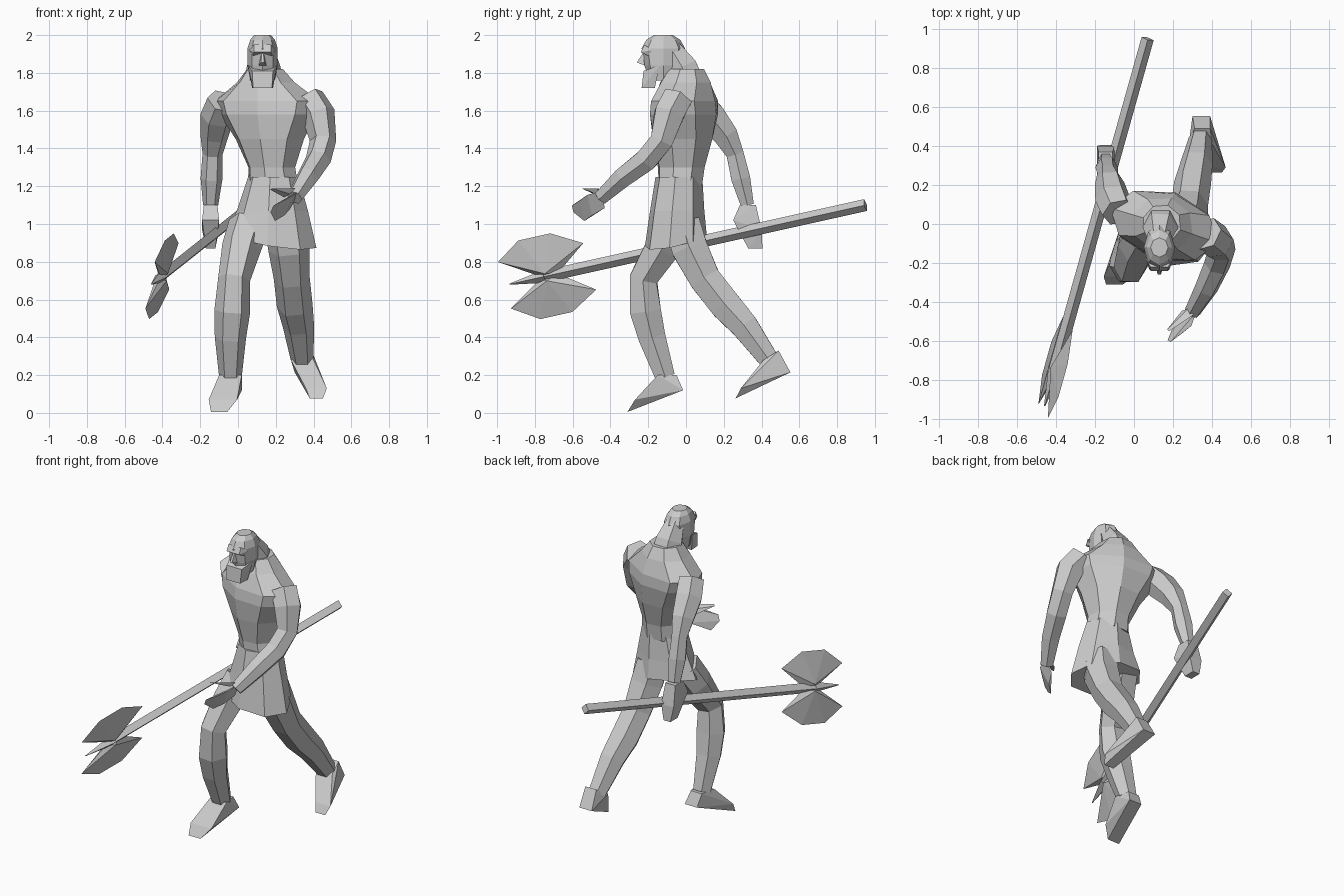
import bpy, bmesh, math
from mathutils import Vector, Matrix

if "Cube" in bpy.data.objects:
    bpy.data.objects.remove(bpy.data.objects["Cube"])

grey = bpy.data.materials.new("clay grey")
grey.use_nodes = True
grey.diffuse_color = (.6, .6, .6, 1)
grey.node_tree.nodes["Principled BSDF"].inputs["Base Color"].default_value = grey.diffuse_color


def finish(name, bm):
    bmesh.ops.recalc_face_normals(bm, faces=bm.faces)
    mesh = bpy.data.meshes.new(name)
    bm.to_mesh(mesh)
    bm.free()
    mesh.materials.append(grey)
    obj = bpy.data.objects.new(name, mesh)
    bpy.context.collection.objects.link(obj)


def oval(centre, across, along, sides):
    """Ring of points around a centre, from two half axes."""
    angles = [math.tau * i / sides for i in range(sides)]
    return [centre + across * math.cos(a) + along * math.sin(a) for a in angles]


def skin(name, rings):
    """Bridge equal rings of points and cap both ends."""
    bm = bmesh.new()
    loops = [[bm.verts.new(point) for point in ring] for ring in rings]
    for low, high in zip(loops, loops[1:]):
        for i in range(len(low)):
            bm.faces.new((low[i - 1], low[i], high[i], high[i - 1]))
    bm.faces.new(loops[0])
    bm.faces.new(loops[-1])
    finish(name, bm)


def stack(name, foot, lean, yaw, hem=None, **levels):
    """Level rings given as height, half width, half depth."""
    turn = Matrix.Rotation(math.radians(yaw), 3, 'Z')
    rings = []
    for height, width, depth in levels.values():
        centre = Vector((*foot, height)) + Vector((*lean, 0)) * (height - 1)
        rings.append(oval(centre, turn.col[0] * width, turn.col[1] * depth, 8))
    if hem:
        for point in rings[0]:
            point.z += hem(point)
    skin(name, rings)


def limb(name, sides=6, **joints):
    """Rings square to the path, each given as x, y, z, radius."""
    centres = [Vector(joint[:3]) for joint in joints.values()]
    rings = []
    for k, joint in enumerate(joints.values()):
        path = centres[min(k + 1, len(centres) - 1)] - centres[max(k - 1, 0)]
        along = path.cross(Vector((1, 0, 0))).normalized()
        across = along.cross(path).normalized()
        rings.append(oval(centres[k], across * joint[3], along * joint[3], sides))
    skin(name, rings)


def wedge(name, side=(1, 0, 0), **edges):
    """Convex block over straight edges, each given as x, y, z, half length."""
    bm = bmesh.new()
    for *middle, half in edges.values():
        for sign in (-half, half):
            bm.verts.new(Vector(middle) + Vector(side) * sign)
    result = bmesh.ops.convex_hull(bm, input=bm.verts)
    spare = set(result["geom_interior"] + result["geom_unused"])
    bmesh.ops.delete(bm, geom=list(spare), context='VERTS')
    finish(name, bm)


# Torso with twisted, hunched shoulders
stack("torso", foot=(.2, -.04), lean=(-.07, .05), yaw=-18,
      waist=(1.2, .14, .12), belly=(1.3, .13, .13), ribs=(1.45, .19, .165),
      chest=(1.58, .27, .18), shoulders=(1.65, .29, .17), collar=(1.75, .16, .14),
      nape=(1.82, .1, .1))
limb("neck", base=(.14, .02, 1.72, .1), middle=(.135, -.02, 1.83, .09), top=(.13, -.08, 1.93, .06))

# Kilt with a slanting hem
stack("kilt", foot=(.18, -.05), lean=(.03, .05), yaw=-8,
      hem=lambda point: point.y / 5 - point.x / 7 + .03,
      edge=(.92, .24, .165), hips=(1.07, .19, .145), belt=(1.25, .135, .125))

# Head and face
stack("head", foot=(.13, -.12), lean=(0, 0), yaw=0,
      jaw=(1.76, .065, .075), cheeks=(1.84, .08, .1), temples=(1.93, .08, .115),
      crown=(1.975, .065, .09), top=(2, .045, .05))
wedge("beard", chin=(.13, -.235, 1.72, .05), throat=(.13, -.165, 1.72, .055),
      lip=(.13, -.225, 1.81, .055), jaw=(.13, -.14, 1.84, .078))
wedge("nose", bridge=(.13, -.225, 1.91, .005), tip=(.13, -.26, 1.855, .008), base=(.13, -.22, 1.84, .02))
wedge("brow", ridge=(.13, -.24, 1.91, .045), forehead=(.13, -.22, 1.95, .045),
      temples=(.13, -.18, 1.92, .07), sockets=(.13, -.2, 1.89, .05))

# Right arm, reaching back to the shaft
limb("right_arm", collar=(-.08, .06, 1.65, .085), shoulder=(-.11, .13, 1.57, .09),
     biceps=(-.125, .21, 1.47, .075), elbow=(-.135, .26, 1.37, .053),
     forearm=(-.14, .29, 1.24, .058), wrist=(-.145, .325, 1.1, .04))
wedge("right_hand", back=(-.145, .285, 1.1, .036), heel=(-.145, .37, 1.1, .036),
      knuckles=(-.145, .25, 1.02, .045), palm=(-.145, .4, .97, .045),
      fingers=(-.145, .33, .87, .025), tips=(-.145, .405, .87, .025))

# Left arm, bent forward
limb("left_arm", collar=(.37, -.05, 1.66, .09), shoulder=(.425, -.09, 1.58, .09),
     biceps=(.45, -.13, 1.44, .07), elbow=(.425, -.21, 1.34, .068),
     forearm=(.37, -.33, 1.25, .06), wrist=(.3, -.45, 1.14, .043))
wedge("left_hand", side=(.4, -.2, .9), wrist=(.3, -.44, 1.13, .05), palm=(.27, -.51, 1.1, .06),
      knuckles=(.22, -.55, 1.07, .06), tips=(.18, -.6, 1.08, .02))
wedge("left_thumb", side=(.5, -.5, .3), base=(.29, -.45, 1.18, .03),
      root=(.26, -.46, 1.15, .03), tip=(.175, -.545, 1.185, .01))

# Right leg steps forward
limb("right_leg", hip=(.06, -.05, 1, .11), thigh=(.02, -.12, .88, .105),
     knee=(-.02, -.225, .71, .085), calf=(-.03, -.215, .54, .095),
     shin=(-.04, -.18, .4, .083), ankle=(-.04, -.11, .19, .06))
wedge("right_foot", instep=(-.04, -.15, .2, .06), ankle=(-.04, -.05, .2, .04),
      heel=(-.025, -.015, .12, .045), toes=(-.08, -.27, .07, .075), sole=(-.1, -.31, .005, .043))

# Left leg trails behind
limb("left_leg", hip=(.25, -.02, 1, .11), thigh=(.27, .02, .87, .11),
     above_knee=(.285, .1, .71, .095), knee=(.3, .21, .57, .095),
     calf=(.32, .31, .46, .083), ankle=(.34, .44, .28, .06))
wedge("left_foot", instep=(.34, .41, .28, .06), ankle=(.35, .49, .33, .04),
      heel=(.345, .553, .215, .045), toes=(.415, .29, .13, .055), sole=(.415, .263, .077, .035))

# Axe shaft and tip spike
butt = Vector((.07, .95, 1.1))
forward = Vector((-.53, -1.89, -.42)).normalized()
across = Vector((.2, -.28, 1)).normalized()
neck, tip = butt + forward * 1.8, butt + forward * 2
limb("axe_shaft", sides=4, butt=(*butt, .032), neck=(*neck, .032))
limb("axe_spike", sides=4, neck=(*neck, .035), tip=(*tip, .003))

# Mirrored axe blades: thick beside the shaft, sharp at the rim
middle = butt + forward * 1.79
thickness = forward.cross(across) * .03
outline = [(-.06, 0), (-.1, .03), (-.24, .13), (-.08, .22), (.1, .22), (.24, .13), (.06, .02), (.05, 0)]
for name, sign in (("upper_blade", 1), ("lower_blade", -1)):
    bm = bmesh.new()
    rim = [bm.verts.new(middle + forward * s + across * d * sign) for s, d in outline]
    for offset in (-thickness, thickness):
        peak = bm.verts.new(middle + across * sign * .02 + offset)
        for i in range(len(rim)):
            bm.faces.new((rim[i - 1], rim[i], peak))
    finish(name, bm)
